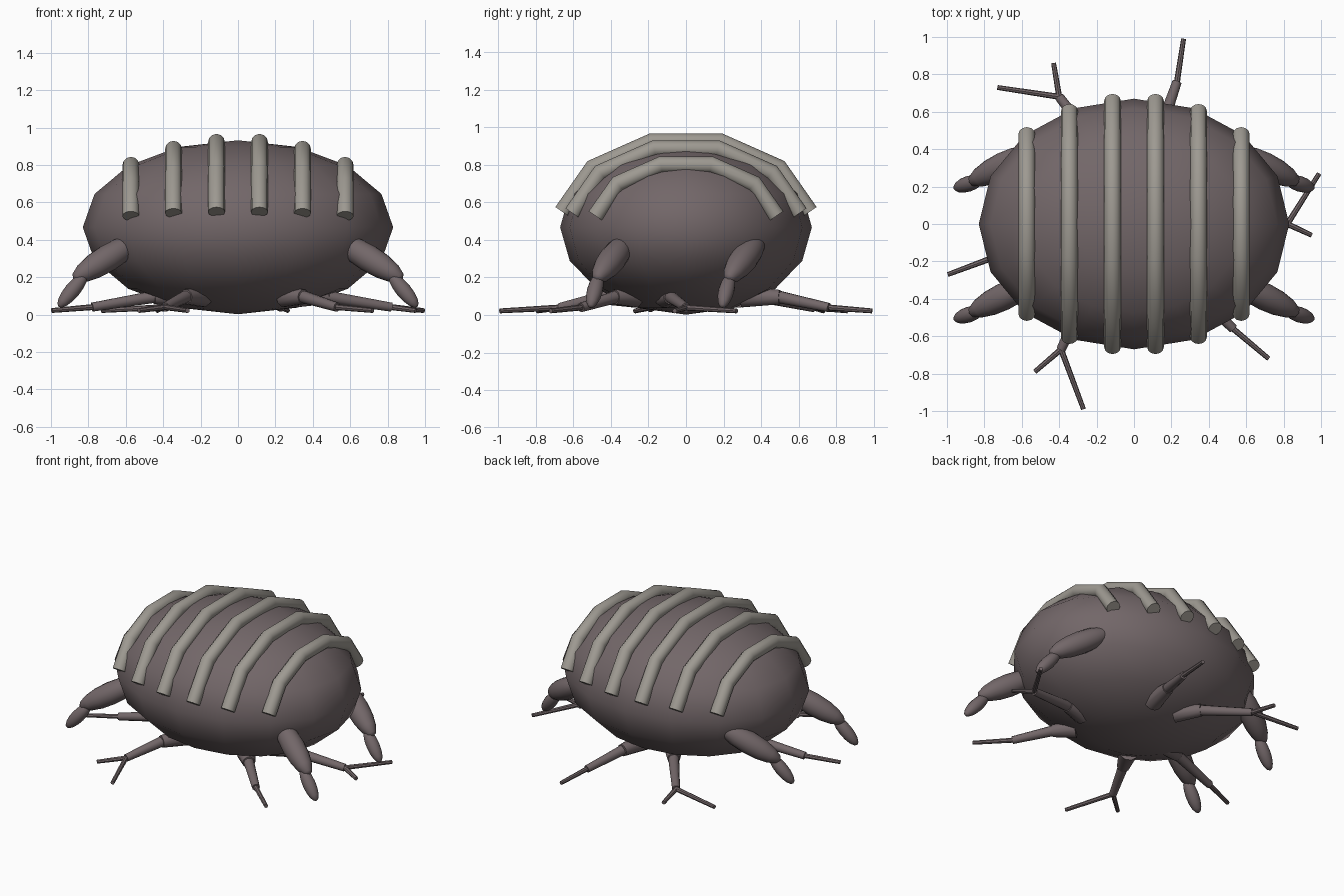
import bpy, bmesh, math
from mathutils import Vector

if "Cube" in bpy.data.objects:
    bpy.data.objects.remove(bpy.data.objects["Cube"])


def material(name, color):
    m = bpy.data.materials.new(name)
    m.diffuse_color = (*color, 1)
    m.use_nodes = True
    m.node_tree.nodes["Principled BSDF"].inputs["Base Color"].default_value = m.diffuse_color
    return m


SHELL = material("dark_shell", (0.17, 0.135, 0.14))
PLATE = material("pale_plate", (0.34, 0.32, 0.285))


def finish(name, bm, mat, angle=40):
    mesh = bpy.data.meshes.new(name)
    bmesh.ops.recalc_face_normals(bm, faces=bm.faces)
    bm.to_mesh(mesh)
    bm.free()
    mesh.materials.append(mat)
    ob = bpy.data.objects.new(name, mesh)
    bpy.context.collection.objects.link(ob)
    bpy.ops.object.select_all(action='DESELECT')
    ob.select_set(True)
    bpy.context.view_layer.objects.active = ob
    bpy.ops.object.shade_smooth_by_angle(angle=math.radians(angle))
    return ob


def ellipsoid(name, center, radii, direction=(0, 0, 1), segs=16, rings=8):
    bm = bmesh.new()
    bmesh.ops.create_uvsphere(bm, u_segments=segs, v_segments=rings, radius=1)
    rot = Vector(direction).to_track_quat('Z', 'Y')
    for v in bm.verts:
        v.co = rot @ Vector([a * r for a, r in zip(v.co, radii)]) + Vector(center)
    return finish(name, bm, SHELL, 60)


def tube(name, points, radii, mat, sides=10):
    """Capped tube swept along a path, one ring per point."""
    pts = [Vector(p) for p in points]
    bm = bmesh.new()
    rings = []
    for i, p in enumerate(pts):
        d = (pts[min(i + 1, len(pts) - 1)] - pts[max(i - 1, 0)]).normalized()
        side = Vector((1, 0, 0)) if abs(d.x) < 0.01 else d.cross((0, 0, 1)).normalized()
        up = side.cross(d)
        rings.append([bm.verts.new(p + radii[i] * (side * math.cos(t) + up * math.sin(t)))
                      for t in [2 * math.pi * k / sides for k in range(sides)]])
    for a, b in zip(rings, rings[1:]):
        for k in range(sides):
            n = (k + 1) % sides
            bm.faces.new((a[k], a[n], b[n], b[k]))
    bm.faces.new(rings[0])
    bm.faces.new(rings[-1])
    return finish(name, bm, mat)


# Body
CZ = 0.467
ellipsoid("body", (0, 0, CZ), (0.83, 0.67, 0.465))

# Armour bands arching over the back
for i, x in enumerate((-0.573, -0.345, -0.115, 0.115, 0.345, 0.573)):
    s = math.sqrt(1 - (x / 0.83) ** 2)
    arc = [math.radians(10 + 32 * k) for k in range(6)]
    path = [(x, 0.675 * s * math.cos(a), CZ + 0.478 * s * math.sin(a)) for a in arc]
    tube(f"back_band_{i + 1}", path, [0.045] * 6, PLATE, 12)

# Four stout corner limbs: upper and lower parts
for sx, sn in ((1, "right"), (-1, "left")):
    for dy, fn in ((0, "front"), (0.7, "rear")):
        ellipsoid(f"{fn}_{sn}_upper_limb", (0.70 * sx, -0.39 + dy, 0.30),
                  (0.073, 0.073, 0.23), (0.795 * sx, -0.385, -0.487))
        ellipsoid(f"{fn}_{sn}_lower_limb", (0.885 * sx, -0.485 + dy, 0.13),
                  (0.042, 0.042, 0.118), (0.14 * sx, -0.045, -0.17))

# Six thin crawling legs: hip, knee, foot, toe tips
legs = [
    ((0.33, -0.11), (0.48, -0.08), (0.82, 0.00), [(0.99, 0.27), (0.95, -0.06)]),
    ((0.10, 0.30), (0.14, 0.50), (0.23, 0.76), [(0.265, 0.99)]),
    ((-0.10, 0.28), (-0.20, 0.42), (-0.40, 0.68), [(-0.73, 0.73), (-0.43, 0.86)]),
    ((-0.28, -0.07), (-0.45, -0.11), (-0.78, -0.19), [(-0.995, -0.27)]),
    ((-0.19, -0.28), (-0.28, -0.44), (-0.39, -0.67), [(-0.53, -0.79), (-0.27, -0.99)]),
    ((0.25, -0.27), (0.35, -0.38), (0.53, -0.56), [(0.72, -0.72)]),
]
for i, (hip, knee, foot, toes) in enumerate(legs, 1):
    k, f = (*knee, 0.095), (*foot, 0.04)
    tube(f"leg_{i}_hip", [(*hip, 0.10), k], [0.062, 0.04], SHELL)
    tube(f"leg_{i}_shin", [k, f], [0.034, 0.025], SHELL)
    for j, t in enumerate(toes, 1):
        tube(f"leg_{i}_toe_{j}", [f, (*t, 0.022)], [0.016, 0.013], SHELL, 8)
